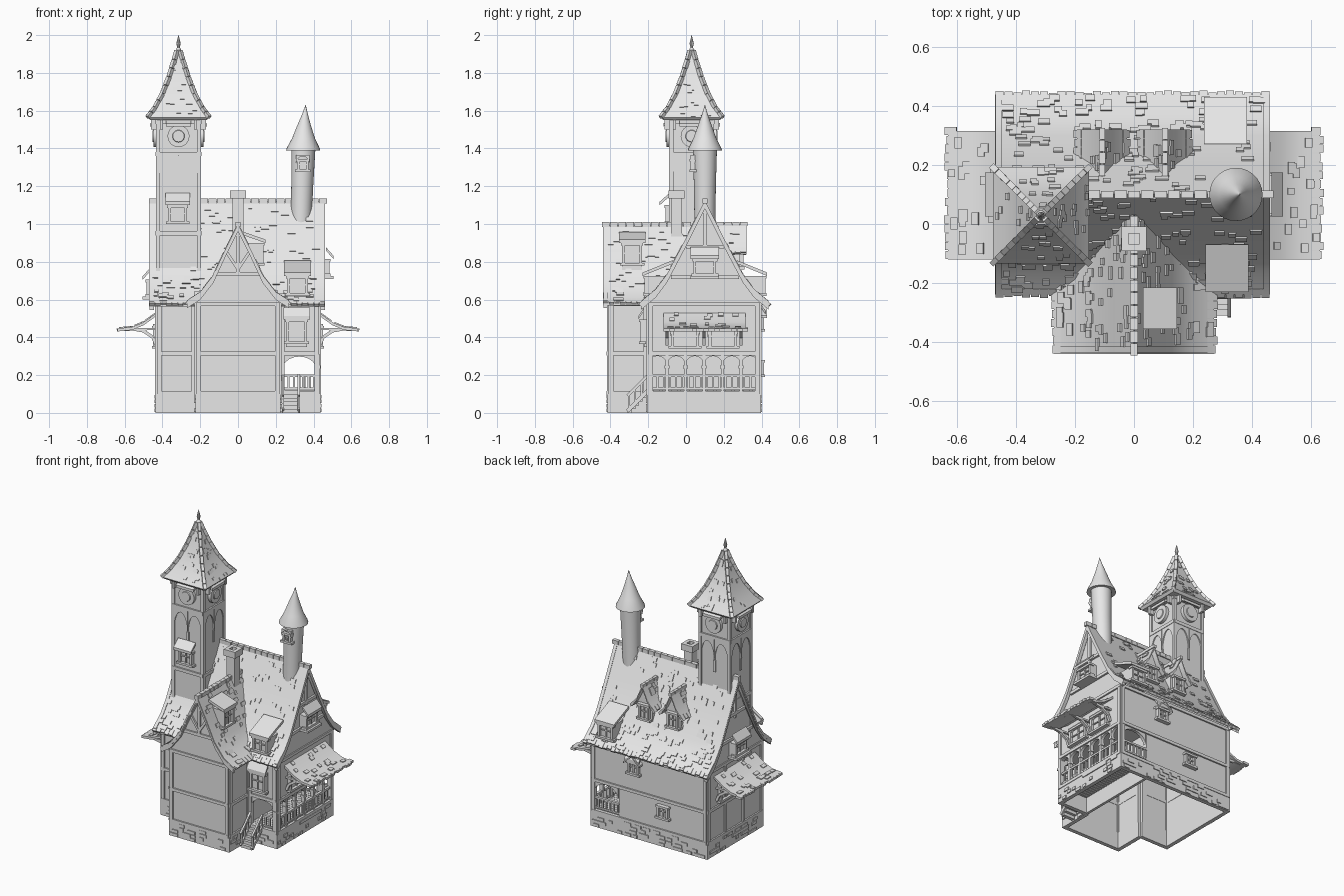
import bpy, bmesh, math, random
from mathutils import Vector as V, Matrix as Mx

random.seed(4)
if "Cube" in bpy.data.objects:
    bpy.data.objects.remove(bpy.data.objects["Cube"])

mat = bpy.data.materials.new("pale_grey")
mat.use_nodes = True
GREY = (0.8, 0.8, 0.8, 1)
mat.diffuse_color = GREY
mat.node_tree.nodes["Principled BSDF"].inputs["Base Color"].default_value = GREY

parts = {}
X, Y, Z = V((1, 0, 0)), V((0, 1, 0)), V((0, 0, 1))
I = Mx.Identity(4)


def B(name):
    return parts.setdefault(name, bmesh.new()) if name not in parts else parts[name]


def at(x, y, z, deg=0):
    return Mx.Translation((x, y, z)) @ Mx.Rotation(math.radians(deg), 4, 'Z')


def box(name, m, x0, x1, y0, y1, z0, z1):
    c, s = V((x0 + x1, y0 + y1, z0 + z1)) / 2, V((x1 - x0, y1 - y0, z1 - z0))
    bmesh.ops.create_cube(B(name), size=1, matrix=m @ Mx.Translation(c) @ Mx.Diagonal(s.to_4d()))


def beam(name, a, b, w, d, side):
    """Bar from a to b, w wide along side and d deep."""
    z = (b - a).normalized()
    y = z.cross(side).normalized()
    x = y.cross(z)
    r = Mx((x, y, z)).transposed().to_4x4()
    box(name, Mx.Translation((a + b) / 2) @ r, -w / 2, w / 2, -d / 2, d / 2, -(b - a).length / 2, (b - a).length / 2)


def prism(name, pts, vec):
    bm = B(name)
    lo, hi = [bm.verts.new(p) for p in pts], [bm.verts.new(p + vec) for p in pts]
    bm.faces.new(lo)
    bm.faces.new(hi[::-1])
    for i in range(len(pts)):
        j = (i + 1) % len(pts)
        bm.faces.new((lo[i], lo[j], hi[j], hi[i]))


def lathe(name, cx, cy, prof, n, turn=0):
    """Closed stack of n-sided rings given as (radius, z, x drift)."""
    bm, rings = B(name), []
    for r, z, dx in prof:
        rings.append([bm.verts.new((cx + dx + r * math.cos(turn + k * math.tau / n),
                                    cy + r * math.sin(turn + k * math.tau / n), z)) for k in range(n)])
    for p, q in zip(rings, rings[1:]):
        for k in range(n):
            bm.faces.new((p[k], p[(k + 1) % n], q[(k + 1) % n], q[k]))
    bm.faces.new(rings[0])
    bm.faces.new(rings[-1])


def half_roof(name, o, out, along, prof, t=0.022, tiles=0, lift=0):
    """Concave slope: prof runs from eave to ridge as (distance out, z)."""
    top = [o + out * u + Z * (z + lift) for u, z in prof]
    prism(name, top + [p - Z * t for p in top[::-1]], along)
    side, length = along.normalized(), along.length
    for k in range(tiles):
        a, b = random.choice(list(zip(top, top[1:])))
        d = (b - a).normalized()
        p = a.lerp(b, random.random() * 0.8) + side * random.uniform(0.03, length - 0.03)
        beam(name + "_tiles", p, p + d * 0.024, random.uniform(0.02, 0.045), 0.012, side)
    if tiles:
        s = 0.015
        while s < length:
            d = (top[1] - top[0]).normalized()
            p = top[0] + side * s - Z * 0.008
            beam(name + "_tiles", p - d * random.uniform(0, 0.012), p + d * 0.03, 0.027, 0.016, side)
            s += 0.03


def ridge(name, a, b, w):
    n = max(1, round((b - a).length / 0.045))
    side = (b - a).cross(Z)
    for k in range(n):
        beam(name, a.lerp(b, k / n), a.lerp(b, (k + 0.93) / n), w * random.uniform(0.85, 1.1), w, side)


def arch(name, m, w, z0, z1, d):
    """Spandrel panel with a round opening below it."""
    r, pts = w / 2, [(-w / 2, z1), (-w / 2, z0)]
    pts += [(-r * math.cos(a * math.pi / 10), z0 + (z1 - z0) * 0.85 * math.sin(a * math.pi / 10)) for a in range(1, 10)]
    pts += [(r, z0), (r, z1)]
    prism(name, [m @ V((x, 0, z)) for x, z in pts], m.to_3x3() @ Y * d)


def window(m, w, h, hood=0):
    f, n = 0.014, "window_frames"
    box("window_panes", m, -w / 2, w / 2, -0.006, 0.01, 0, h)
    for s in (-1, 1):
        x = s * (w / 2 - f / 2)
        box(n, m, x - f / 2, x + f / 2, -0.02, 0.01, 0, h)
    for z, e in ((0, 0.012), (h - f, 0.006)):
        box(n, m, -w / 2 - e, w / 2 + e, -0.026, 0.01, z, z + f)
    box(n, m, -0.004, 0.004, -0.013, 0, 0, h)
    box(n, m, -w / 2, w / 2, -0.013, 0, h * 0.52, h * 0.52 + 0.007)
    if hood:
        shed(m, w + 0.03, h, hood, 0.0, 0.045)


def shed(m, w, h, front, depth, rise):
    pts = [(-front, h), (depth, h + rise), (depth, h + rise + 0.018), (-front, h + 0.018)]
    prism("hood_roofs", [m @ V((-w / 2, y, z)) for y, z in pts], m.to_3x3() @ X * w)


def dormer(m, w, h, depth, rise):
    box("dormer_walls", m, -w / 2, w / 2, 0, depth, -0.03, h)
    window(m, w, h)
    shed(m, w + 0.035, h, 0.03, depth, rise)


# Stone base, hollow walls and timber bands around the L-shaped plan
plan = [(-.43, -.2), (-.22, -.2), (-.22, -.41), (.22, -.41), (.22, -.2), (.43, -.2), (.43, .39), (-.43, .39)]
for i, (a, b) in enumerate(zip(plan, plan[1:] + plan[:1])):
    d = V(b) - V(a)
    m, L = at(a[0], a[1], 0, math.degrees(math.atan2(d.y, d.x))), d.length
    box("stone_base", m, -0.005, L + 0.005, -0.006, 0.02, 0, 0.1)
    for k in range(int(L * 45)):
        x, z = random.uniform(0, L - 0.05), random.choice((0.004, 0.028, 0.052, 0.076))
        box("base_stones", m, x, x + random.uniform(0.025, 0.05), -0.012, 0, z, z + 0.02)
    box("walls", m, 0, L, 0, 0.018, 0.31 if i in (4, 5) else 0.1, 0.6)
    for z in (0.095, 0.305, 0.565):
        box("timber_bands", m, 0, L, -0.01, 0.02, z, z + 0.02)
    for x in (0, L - 0.025):
        box("timber_posts", m, x, x + 0.025, -0.009, 0.02, 0.1, 0.58)
for y in (0.0, 0.19):
    box("timber_posts", I, -0.438, -0.42, y, y + 0.02, 0.1, 0.58)
box("porch_inner_wall", I, 0.21, 0.228, -0.2, 0.39, 0.0, 0.46)
box("upper_floor", I, -0.42, 0.42, -0.19, 0.38, 0.575, 0.59)
box("upper_floor", I, -0.21, 0.21, -0.4, -0.19, 0.575, 0.59)
box("upper_floor", I, 0.22, 0.42, -0.19, 0.38, 0.31, 0.325)

# Open the back wall at the porch by rebuilding it shorter
bm = parts["walls"]
for v in bm.verts:
    if v.co.y > 0.36 and v.co.x > 0.4 and v.co.z < 0.2:
        v.tag = True
back = [v for v in bm.verts if v.co.y > 0.36 and abs(v.co.z - 0.1) < 0.01 and v.co.x > 0.4]
for v in back:
    v.co.x = 0.22
top = [v for v in bm.verts if v.co.y > 0.36 and v.co.z > 0.55 and v.co.x > 0.4 and any(e.other_vert(v) in back for e in v.link_edges)]
for v in top:
    v.co.x = 0.22
box("porch_upper_back_wall", I, 0.22, 0.43, 0.372, 0.39, 0.31, 0.6)

# Porch: planks, arcade, railings and stairs
for k in range(24):
    y = -0.19 + k * 0.0238
    box("porch_planks", I, 0.22, 0.425, y, y + 0.021, 0.105, 0.12)


def railing(m, w):
    box("porch_railing", m, -w / 2, w / 2, -0.003, 0.015, 0.19, 0.203)
    box("porch_railing", m, -w / 2, w / 2, 0, 0.012, 0.125, 0.135)
    n = max(2, round(w / 0.03))
    for k in range(n):
        x = -w / 2 + (k + 0.5) * w / n
        box("porch_railing", m, x - 0.005, x + 0.005, 0.001, 0.011, 0.125, 0.195)


step = 0.59 / 6
for k in range(6):
    m = at(0.43, -0.2 + (k + 0.5) * step, 0, 90)
    arch("porch_arches", m, step, 0.25, 0.31, 0.02)
    railing(m, step)
    box("porch_columns", m, -step / 2 - 0.008, -step / 2 + 0.008, -0.004, 0.02, 0.1, 0.31)
    box("porch_columns", m, -step / 2 - 0.013, -step / 2 + 0.013, -0.007, 0.022, 0.235, 0.25)
arch("porch_arches", at(0.325, -0.2, 0), 0.18, 0.23, 0.31, 0.02)
arch("porch_arches", at(0.325, 0.39, 0, 180), 0.18, 0.23, 0.31, 0.02)
railing(at(0.325, 0.39, 0, 180), 0.2)
railing(at(0.373, -0.2, 0), 0.09)
for k in range(6):
    y = -0.31 + k * 0.019
    box("stair_steps", I, 0.235, 0.32, y, y + 0.024, k * 0.02, 0.02 + k * 0.02)
for x in (0.238, 0.322):
    beam("stair_rails", V((x, -0.31, 0.01)), V((x, -0.2, 0.12)), 0.012, 0.02, X)
    beam("stair_rails", V((x, -0.31, 0.09)), V((x, -0.2, 0.2)), 0.012, 0.014, X)
    for k in range(4):
        y = -0.307 + k * 0.033
        box("stair_rails", I, x - 0.005, x + 0.005, y, y + 0.01, 0.015 + k * 0.033, 0.09 + k * 0.033)

# Side awnings on curved brackets, with wide arched windows beneath
awning = [(0.2, 0.448), (0.13, 0.455), (0.07, 0.48), (0, 0.53)]
for s in (-1, 1):
    half_roof("awning", V((s * 0.43, -0.12, 0)), X * s, Y * 0.435, awning, 0.016, 22)
    for y in (-0.1, 0.095, 0.29):
        arc = [V((s * (0.435 + 0.13 * (1 - math.cos(a))), y, 0.36 + 0.085 * math.sin(a))) for a in (0, 0.5, 1.05, 1.57)]
        for p, q in zip(arc, arc[1:]):
            beam("awning_brackets", p, q, 0.016, 0.016, Y)
        beam("awning_brackets", V((s * 0.43, y, 0.445)), V((s * 0.6, y, 0.44)), 0.014, 0.012, Y)
    for y in (-0.005, 0.195):
        m = at(s * 0.43, y, 0.34, 90 * s)
        window(m, 0.15, 0.12)
        arch("side_window_arches", m @ Mx.Translation((0, -0.02, 0)), 0.16, 0.06, 0.13, 0.02)

# Main and wing roofs, gable walls and bargeboards
main = [(0.338, 0.585), (0.26, 0.65), (0.2, 0.73), (0.1, 0.92), (0, 1.12)]
wing = [(0.27, 0.59), (0.2, 0.635), (0.13, 0.725), (0.07, 0.855), (0, 0.995)]
for s in (-1, 1):
    half_roof("main_roof", V((-0.47, 0.1, 0)), Y * s, X * 0.93, main, tiles=130)
    half_roof("wing_roof", V((0, -0.44, 0)), X * s, Y * 0.47, wing, tiles=60)
    half_roof("bargeboards", V((0, -0.437, 0)), X * s, Y * 0.022, wing, 0.042, lift=0.006)
    for x in (-0.468, 0.438):
        half_roof("bargeboards", V((x, 0.1, 0)), Y * s, X * 0.022, main, 0.045, lift=0.006)
    outline = [V((s * 0.42, 0.1 + k * u, z - 0.015)) for k in (1, -1) for u, z in (main if k == 1 else main[-2::-1])]
    prism("gable_walls", outline, X * s * 0.012)
    for z, w in ((0.72, 0.18), (0.88, 0.1)):
        box("gable_timbers", I, s * 0.437 - 0.008, s * 0.437 + 0.008, 0.1 - w, 0.1 + w, z - 0.01, z + 0.01)
    box("gable_timbers", I, s * 0.437 - 0.008, s * 0.437 + 0.008, 0.09, 0.11, 0.85, 1.08)
    beam("gable_timbers", V((0, -0.413, 0.76)), V((s * 0.06, -0.413, 0.85)), 0.016, 0.016, Y)
outline = [V((k * u, -0.41, z - 0.015)) for k in (1, -1) for u, z in (wing if k == 1 else wing[-2::-1])]
prism("gable_walls", outline, Y * 0.015)
box("gable_timbers", I, -0.12, 0.12, -0.42, -0.405, 0.725, 0.745)
box("gable_timbers", I, -0.01, 0.01, -0.42, -0.405, 0.74, 0.97)
ridge("ridge_tiles", V((-0.472, 0.1, 1.122)), V((0.475, 0.1, 1.122)), 0.026)
ridge("ridge_tiles", V((0, -0.445, 0.997)), V((0, 0.03, 0.997)), 0.026)

# Shed dormers, gabled back dormers, bays and wall windows
dormer(at(0.315, -0.2, 0.62), 0.11, 0.105, 0.13, 0.065)
dormer(at(0.31, 0.4, 0.62, 180), 0.11, 0.105, 0.13, 0.065)
dormer(at(0.115, -0.285, 0.78, 90), 0.105, 0.12, 0.085, 0.04)
for x in (-0.108, 0.105):
    m = at(x, 0.285, 0.76, 180)
    prism("dormer_walls", [m @ V(p) for p in ((-.055, 0, 0), (.055, 0, 0), (.055, 0, .12), (0, 0, .22), (-.055, 0, .12))], Y * -0.12)
    window(m, 0.08, 0.11)
    for s in (-1, 1):
        half_roof("dormer_roofs", V((x, 0.32, 0)), X * s, Y * -0.16, [(0.085, 0.855), (0.04, 0.91), (0, 1.0)], 0.016, 5)
    ridge("ridge_tiles", V((x, 0.325, 1.0)), V((x, 0.16, 1.0)), 0.02)
for s, z in ((1, 0.725), (-1, 0.615)):
    m = at(s * 0.465, 0.1, z, 90 * s)
    box("bay_walls", m, -0.06, 0.06, 0, 0.04, 0, 0.09)
    window(m, 0.12, 0.09, 0.04)
    box("bay_walls", m, -0.075, 0.075, -0.04, 0.03, -0.015, 0)
m = at(0.31, -0.222, 0.365)
box("bay_walls", m, -0.055, 0.055, 0, 0.03, -0.015, 0.13)
window(m, 0.11, 0.13, 0.03)
window(at(0.11, 0.392, 0.43, 180), 0.08, 0.09, 0.03)
for s in (-1, 1):
    half_roof("dormer_roofs", V((0.11, 0.43, 0)), X * s, Y * -0.045, [(0.06, 0.515), (0, 0.57)], 0.012)
window(at(-0.11, 0.392, 0.19, 180), 0.08, 0.09)

# Square tower with round windows and a flared pyramid roof
cx, cy, h = -0.315, 0.03, 0.115
box("square_tower", I, cx - h + 0.004, cx + h - 0.004, cy - h + 0.004, cy + h - 0.004, 0.6, 1.56)
for deg in (0, 90, 180, 270):
    m = at(cx, cy, 0, deg) @ Mx.Translation((0, -h, 0))
    box("tower_timbers", m, -h - 0.004, -h + 0.018, -0.004, 0.018, 0.65, 1.55)
    for z in (0.94, 1.36, 1.53):
        box("tower_timbers", m, -h, h, -0.006, 0.01, z, z + 0.022)
    box("tower_timbers", m, -0.008, 0.008, -0.003, 0.01, 1.14, 1.22)
    for s in (-1, 1):
        arch("tower_arches", m @ Mx.Translation((s * 0.052, -0.003, 0)), 0.1, 1.22, 1.36, 0.01)
        box("eave_brackets", m, s * 0.09 - 0.008, s * 0.09 + 0.008, -0.03, 0.01, 1.5, 1.56)
    face = m @ Mx.Translation((0, -0.006, 1.465)) @ Mx.Rotation(math.pi / 2, 4, 'X')
    bmesh.ops.create_cone(B("round_windows"), cap_ends=True, segments=24, radius1=0.058, radius2=0.058, depth=0.022, matrix=face)
    bmesh.ops.create_cone(B("round_windows"), cap_ends=True, segments=24, radius1=0.044, radius2=0.03, depth=0.034, matrix=face)
    shed(m, 0.13, 1.515, 0.035, 0.0, 0.02)
spire = [(0.163, 1.565), (0.125, 1.615), (0.085, 1.69), (0.05, 1.78), (0.022, 1.87), (0.008, 1.92)]
lathe("tower_roof", cx, cy, [(0.15 * 2 ** .5, 1.55, 0)] + [(r * 2 ** .5, z, 0) for r, z in spire], 4, math.pi / 4)
for sx in (-1, 1):
    for sy in (-1, 1):
        hip = [V((cx + sx * r, cy + sy * r, z)) for r, z in spire]
        for p, q in zip(hip, hip[1:]):
            ridge("hip_tiles", p, q, 0.02)
for k in range(60):
    (r, z), (r2, z2) = random.choice(list(zip(spire[:4], spire[1:])))
    t, out = random.random(), Mx.Rotation(random.randrange(4) * math.pi / 2, 3, 'Z')
    side = random.uniform(-0.75, 0.75) * r2
    p, q = V((side, -r, z)), V((side, -r2, z2))
    p, q = p.lerp(q, t * 0.7), p.lerp(q, t * 0.7 + 0.25)
    beam("tower_roof_tiles", out @ p + V((cx, cy, 0)), out @ q + V((cx, cy, 0)), 0.024, 0.01, out @ X)
lathe("spire_finial", cx, cy, [(.012, 1.89, 0), (.016, 1.92, 0), (.007, 1.935, 0), (.012, 1.955, 0), (.001, 2.0, 0)], 10)
window(at(-0.32, cy - h - 0.004, 1.0), 0.1, 0.1, 0.05)

# Leaning round turret with a flared cone
lathe("round_turret", 0.34, 0.1, [(.055, .92, -.008), (.056, 1.05, -.005), (.058, 1.2, 0), (.064, 1.4, .006)], 28)
lathe("turret_roof", 0.345, 0.1, [(.06, 1.395, 0), (.09, 1.39, 0), (.088, 1.4, 0), (.06, 1.455, .002), (.035, 1.525, .005),
                                 (.014, 1.585, .01), (.001, 1.63, .013)], 28)
m = at(0.343, 0.045, 1.275)
window(m, 0.06, 0.07)
arch("turret_window_arch", m @ Mx.Translation((0, -0.022, 0)), 0.07, 0.045, 0.09, 0.025)

# Chimney with an open pot
box("chimney", I, -0.03, 0.03, -0.08, -0.02, 0.85, 1.14)
for s in (-1, 1):
    box("chimney_cap", I, s * 0.03 - 0.012, s * 0.03 + 0.012, -0.092, -0.008, 1.135, 1.178)
    box("chimney_cap", I, -0.03, 0.03, -0.05 + s * 0.03 - 0.012, -0.05 + s * 0.03 + 0.012, 1.135, 1.178)

# Turn every part into an object
for o in bpy.context.selected_objects:
    o.select_set(False)
for name, bm in parts.items():
    bmesh.ops.recalc_face_normals(bm, faces=bm.faces[:])
    me = bpy.data.meshes.new(name)
    bm.to_mesh(me)
    bm.free()
    me.materials.append(mat)
    ob = bpy.data.objects.new(name, me)
    bpy.context.collection.objects.link(ob)
    ob.select_set(True)
    bpy.context.view_layer.objects.active = ob
bpy.ops.object.shade_smooth_by_angle(angle=math.radians(32))
